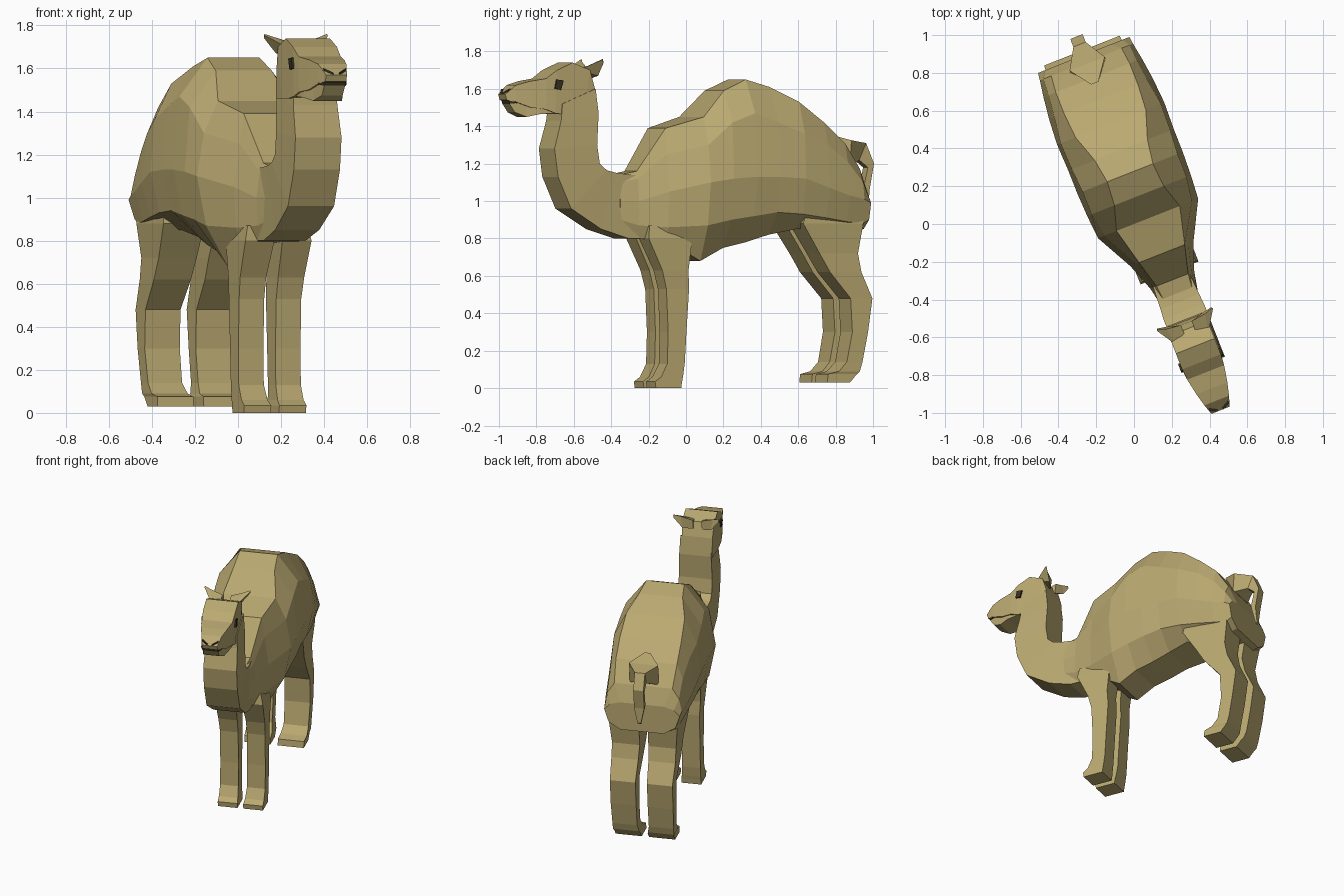
import bpy, bmesh, math
from mathutils import Matrix, Vector

# The animal stands turned in plan; parts are modelled along a local axis
# (x = sideways, y = backwards, z = up) and then turned.
TURN = Matrix.Rotation(math.radians(21.5), 4, 'Z') @ Matrix.Translation((0.08, 0, 0))


def material(name, rgb):
    m = bpy.data.materials.new(name)
    m.diffuse_color = (*rgb, 1)
    return m


FUR = material("sandy_fur", (0.49, 0.395, 0.165))
DARK = material("dark", (0.04, 0.03, 0.015))


def loft(name, rings, mat=FUR):
    """Skin a list of equal point rings and cap both ends."""
    bm = bmesh.new()
    loops = [[bm.verts.new(TURN @ Vector(p)) for p in r] for r in rings]
    n = len(loops[0])
    for a, b in zip(loops, loops[1:]):
        for i in range(n):
            j = (i + 1) % n
            bm.faces.new((a[i], a[j], b[j], b[i]))
    bm.faces.new(loops[0])
    bm.faces.new(loops[-1])
    bmesh.ops.recalc_face_normals(bm, faces=bm.faces)
    me = bpy.data.meshes.new(name)
    bm.to_mesh(me)
    bm.free()
    me.materials.append(mat)
    ob = bpy.data.objects.new(name, me)
    bpy.context.collection.objects.link(ob)
    return ob


HEAD_X = -0.015  # the head sits slightly off the body's centre line


def strip(name, rows, mat=FUR, x=0):
    """Four-sided loft; each row is outer y,z, inner y,z, half width."""
    return loft(name, [[(x - w, a, b), (x + w, a, b), (x + w, c, d), (x - w, c, d)]
                       for a, b, c, d, w in rows], mat)


def leg(name, rows, s):
    """Four-sided leg; each row is z, front y, back y, inner x, outer x."""
    loft(name, [[(s * i, f, z), (s * o, f, z), (s * o, b, z), (s * i, b, z)]
                for z, f, b, i, o in rows])


# Body with hump: ten-sided rings, half section from top to belly
body = [
    (-.45, (.08, 1.14), (.10, 1.10), (.105, 1.00), (.10, .90), (.08, .85)),
    (-.35, (.09, 1.16), (.11, 1.12), (.125, 1.00), (.12, .87), (.09, .80)),
    (-.20, (.13, 1.39), (.15, 1.25), (.18, 1.05), (.17, .86), (.14, .79)),
    (0.00, (.18, 1.45), (.25, 1.30), (.285, 1.10), (.24, .87), (.13, .68)),
    (0.13, (.14, 1.59), (.27, 1.42), (.295, 1.12), (.25, .90), (.13, .75)),
    (0.26, (.13, 1.65), (.27, 1.47), (.30, 1.13), (.26, .92), (.13, .78)),
    (0.39, (.15, 1.61), (.28, 1.42), (.30, 1.13), (.26, .94), (.13, .82)),
    (0.54, (.20, 1.53), (.285, 1.36), (.305, 1.12), (.26, .93), (.15, .85)),
    (0.68, (.21, 1.42), (.265, 1.30), (.295, 1.07), (.25, .91), (.15, .85)),
    (0.80, (.21, 1.31), (.25, 1.21), (.28, 1.03), (.24, .89), (.15, .84)),
    (0.89, (.20, 1.17), (.245, 1.10), (.265, 1.01), (.23, .88), (.15, .84)),
    (0.93, (.15, 1.05), (.22, 1.03), (.26, .99), (.23, .90), (.15, .85)),
]
loft("body", [[(x, y, z) for x, z in half] + [(-x, y, z) for x, z in reversed(half)]
              for y, *half in body])

# Neck, from the chest up to the skull
strip("neck", [
    (-.30, .80, -.28, 1.14, .10), (-.40, .80, -.38, 1.14, .105),
    (-.56, .85, -.47, 1.15, .11), (-.735, .96, -.53, 1.165, .115),
    (-.81, 1.13, -.57, 1.20, .115), (-.83, 1.28, -.585, 1.30, .115),
    (-.79, 1.43, -.575, 1.47, .11), (-.78, 1.52, -.59, 1.60, .105)], x=-.005)

# Head and muzzle
strip("head", [
    (-.59, 1.60, -.58, 1.46, .105), (-.62, 1.70, -.66, 1.46, .11),
    (-.72, 1.74, -.75, 1.46, .11), (-.81, 1.70, -.82, 1.47, .11),
    (-.87, 1.655, -.87, 1.49, .105), (-.96, 1.64, -.95, 1.50, .088),
    (-1.03, 1.62, -1.03, 1.53, .07), (-1.085, 1.57, -1.075, 1.54, .052)], x=HEAD_X)
strip("lower_jaw", [
    (-.80, 1.52, -.82, 1.47, .10), (-.90, 1.53, -.90, 1.465, .092),
    (-.98, 1.53, -.97, 1.45, .072), (-1.06, 1.52, -1.03, 1.475, .052)], x=HEAD_X)
strip("mouth_line", [(-1.03, 1.535, -1.03, 1.525, .071),
                     (-1.065, 1.54, -1.06, 1.52, .054)], DARK, HEAD_X)

# Tail: flared root, then a hanging strip
strip("tail", [
    (.77, 1.36, .78, 1.27, .02), (.88, 1.325, .87, 1.18, .10),
    (.99, 1.31, .95, 1.22, .035), (1.035, 1.20, 1.0, 1.18, .035),
    (1.01, 1.06, .975, 1.07, .035), (1.01, .95, 1.0, .94, .012)])

front_rows = [
    (.87, -.30, -.05, .03, .15), (.80, -.31, -.06, .02, .165),
    (.63, -.23, -.08, .03, .16), (.53, -.205, -.075, .03, .155),
    (.30, -.195, -.09, .03, .155), (.13, -.20, -.10, .03, .155),
    (.06, -.235, -.11, .025, .155), (.035, -.27, -.115, .02, .155),
    (0, -.265, -.12, .02, .155)]
hind_rows = [
    (1.02, .60, .90, .04, .22), (.88, .55, .895, .03, .235),
    (.72, .65, .87, .03, .22), (.62, .71, .89, .035, .22),
    (.48, .83, .955, .04, .215), (.30, .84, .93, .04, .215),
    (.14, .81, .90, .04, .21), (.09, .765, .885, .03, .21),
    (.075, .705, .87, .025, .205), (.03, .70, .83, .025, .205)]

for side, s in (("left", 1), ("right", -1)):
    leg("front_leg_" + side, front_rows, s)
    leg("hind_leg_" + side, hind_rows, s)
    # Ear: a flattened leaf pointing outwards
    loft("ear_" + side, [
        [(HEAD_X + s * x, y, z) for x, y, z in tri] for tri in (
            [(.03, -.66, 1.70), (.03, -.59, 1.72), (.03, -.60, 1.65)],
            [(.09, -.68, 1.70), (.11, -.58, 1.745), (.10, -.57, 1.67)],
            [(.16, -.57, 1.755), (.155, -.565, 1.76), (.155, -.56, 1.74)])])
    # Eye and nostril
    loft("eye_" + side, [[(HEAD_X + s * x, -.825, 1.60), (HEAD_X + s * x, -.79, 1.595),
                          (HEAD_X + s * x, -.775, 1.645), (HEAD_X + s * x, -.815, 1.65)]
                         for x in (.10, .12)], DARK)
    loft("nostril_" + side, [[(HEAD_X + s * x, y - .003, z + .004), (HEAD_X + s * x, y + .02, z + .004),
                              (HEAD_X + s * x, y + .02, z - .005), (HEAD_X + s * x, y - .003, z - .005)]
                             for x, y, z in ((.015, -1.083, 1.575), (.055, -1.065, 1.595))], DARK)
